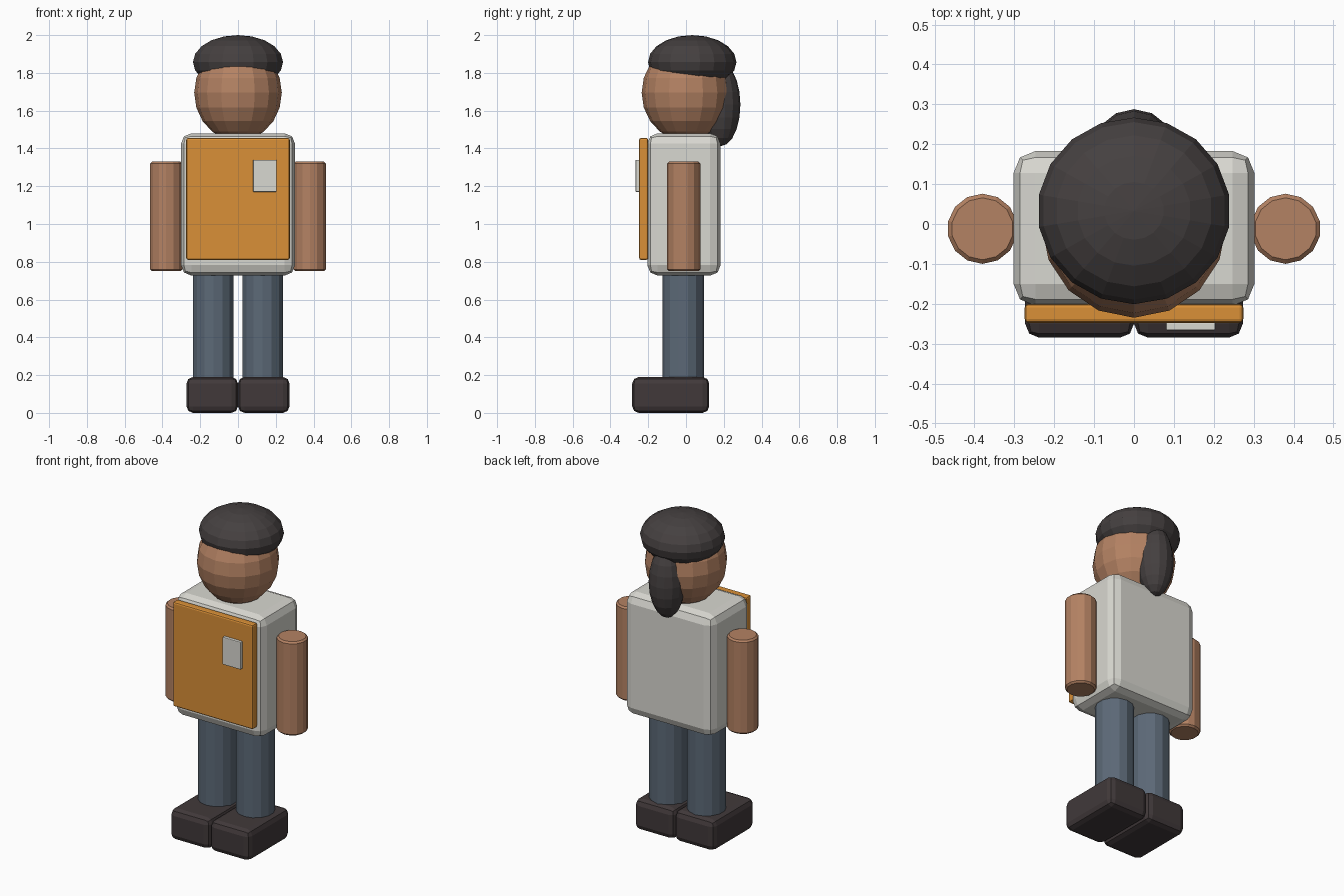
import bpy
import math

if "Cube" in bpy.data.objects:
    bpy.data.objects.remove(bpy.data.objects["Cube"])


def material(name, srgb):
    m = bpy.data.materials.new(name)
    lin = [((c / 255 + 0.055) / 1.055) ** 2.4 for c in srgb]
    m.diffuse_color = (*lin, 1)
    m.use_nodes = True
    m.node_tree.nodes["Principled BSDF"].inputs["Base Color"].default_value = m.diffuse_color
    return m


skin = material("brown_skin", (180, 130, 99))
shirt = material("off_white_cloth", (217, 216, 209))
orange = material("orange_cloth", (218, 144, 55))
denim = material("slate_blue_cloth", (92, 105, 119))
leather = material("dark_brown_leather", (65, 57, 58))
hair = material("dark_hair", (69, 64, 64))


def finish(name, mat, bevel=0, segments=1):
    ob = bpy.context.object
    ob.name = name
    ob.data.materials.append(mat)
    bpy.ops.object.transform_apply(location=False, rotation=True, scale=True)
    if bevel:
        b = ob.modifiers.new("bevel", 'BEVEL')
        b.width, b.segments = bevel, segments
        b.limit_method = 'ANGLE'
        b.angle_limit = math.radians(50)
    return ob


def box(name, lo, hi, mat, bevel, segments=2):
    bpy.ops.mesh.primitive_cube_add(
        size=1, location=[(a + b) / 2 for a, b in zip(lo, hi)])
    bpy.context.object.scale = [b - a for a, b in zip(lo, hi)]
    return finish(name, mat, bevel, segments)


def tube(name, x, y, z0, z1, radius, sides, mat, bevel):
    bpy.ops.mesh.primitive_cylinder_add(
        vertices=sides, radius=radius, depth=z1 - z0,
        location=(x, y, (z0 + z1) / 2))
    return finish(name, mat, bevel)


def ball(name, center, radii, mat, segments=16, rings=10):
    bpy.ops.mesh.primitive_uv_sphere_add(
        segments=segments, ring_count=rings, radius=1, location=center)
    bpy.context.object.scale = radii
    return finish(name, mat)


# Paired limbs
for side, s in (("left", 1), ("right", -1)):
    xs = sorted((0, s * 0.273))
    box(side + "_shoe", (xs[0], -0.285, 0), (xs[1], 0.123, 0.19), leather, 0.035)
    tube(side + "_leg", s * 0.13, -0.015, 0.15, 0.76, 0.11, 14, denim, 0.01)
    tube(side + "_arm", s * 0.38, -0.012, 0.75, 1.33, 0.088, 14, skin, 0.01)

# Torso with apron and pocket badge
box("torso", (-0.302, -0.205, 0.727), (0.302, 0.183, 1.48), shirt, 0.055)
box("apron", (-0.274, -0.248, 0.81), (0.274, -0.2, 1.455), orange, 0.01)
box("badge", (0.08, -0.267, 1.17), (0.204, -0.245, 1.34), shirt, 0.004)

# Head and hair
ball("head", (0, 0, 1.695), (0.232, 0.235, 0.255), skin)
ball("hair_cap", (0, 0.033, 1.857), (0.242, 0.234, 0.143), hair, 18)
ball("ponytail", (0, 0.184, 1.632), (0.104, 0.104, 0.22), hair, 14)
